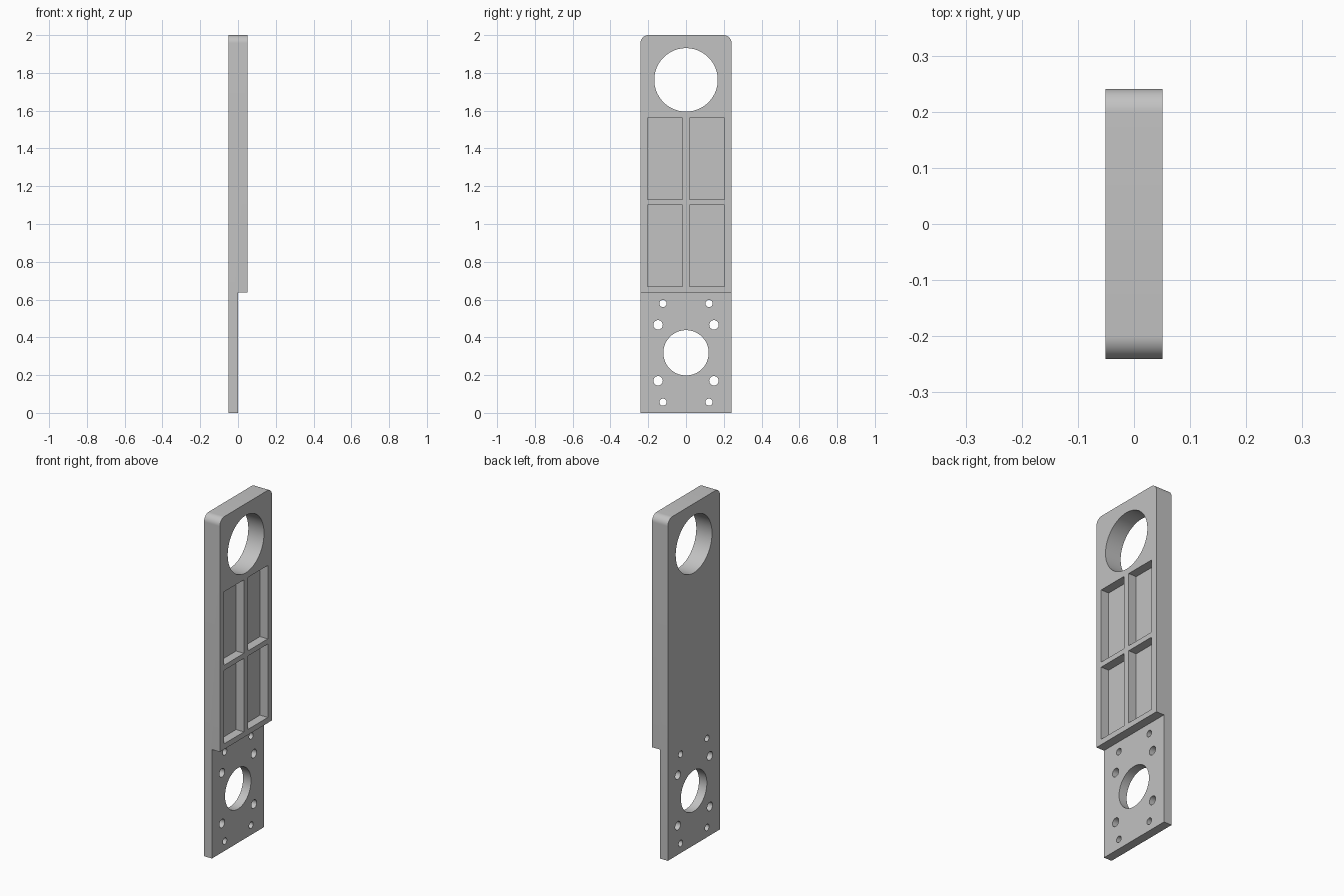
import bpy, bmesh
from math import sin, cos, pi, radians
from mathutils import Matrix, Vector

if "Cube" in bpy.data.objects:
    bpy.data.objects.remove(bpy.data.objects["Cube"])

HALF_T, HALF_W, HEIGHT = 0.051, 0.241, 2.0
STEP_Z, CORNER = 0.638, 0.042

grey = bpy.data.materials.new("plain grey")
grey.use_nodes = True
colour = (0.54, 0.54, 0.54, 1)
grey.diffuse_color = colour
grey.node_tree.nodes["Principled BSDF"].inputs["Base Color"].default_value = colour


def make_object(name, bm):
    bmesh.ops.recalc_face_normals(bm, faces=bm.faces)
    mesh = bpy.data.meshes.new(name)
    bm.to_mesh(mesh)
    bm.free()
    mesh.materials.append(grey)
    obj = bpy.data.objects.new(name, mesh)
    bpy.context.collection.objects.link(obj)
    return obj


def prism(bm, outline, x0, x1):
    """Extrude a (y, z) outline along x."""
    face = bm.faces.new([bm.verts.new((x0, y, z)) for y, z in outline])
    out = bmesh.ops.extrude_face_region(bm, geom=[face])
    verts = [g for g in out["geom"] if isinstance(g, bmesh.types.BMVert)]
    bmesh.ops.translate(bm, verts=verts, vec=(x1 - x0, 0, 0))


def circle(y, z, r, n):
    return [(y + r * cos(2 * pi * i / n), z + r * sin(2 * pi * i / n)) for i in range(n)]


def rectangle(y0, y1, z0, z1):
    return [(y0, z0), (y1, z0), (y1, z1), (y0, z1)]


def cut(obj, bm):
    cutter = make_object("cutter", bm)
    cutter.hide_render = True
    mod = obj.modifiers.new("cut", "BOOLEAN")
    mod.operation = "DIFFERENCE"
    mod.solver = "EXACT"
    mod.object = cutter
    bpy.ops.object.modifier_apply(modifier=mod.name)
    bpy.data.objects.remove(cutter)


# Plate with rounded top corners
steps = 12
outline = [(-HALF_W, 0), (HALF_W, 0)]
for side, start in ((1, 0), (-1, pi / 2)):
    for i in range(steps + 1):
        a = start + pi / 2 * i / steps
        outline.append((side * (HALF_W - CORNER) + CORNER * cos(a),
                        HEIGHT - CORNER + CORNER * sin(a)))
bm = bmesh.new()
prism(bm, outline, -HALF_T, HALF_T)
plate = make_object("arm_plate", bm)
bpy.ops.object.select_all(action="DESELECT")
plate.select_set(True)
bpy.context.view_layer.objects.active = plate

# Thin lower end and the four half-depth pockets
bm = bmesh.new()
prism(bm, rectangle(-0.4, 0.4, -0.2, STEP_Z), 0, 0.2)
for z0, z1 in ((0.67, 1.1), (1.13, 1.56)):
    for y0, y1 in ((-0.203, -0.018), (0.018, 0.203)):
        prism(bm, rectangle(y0, y1, z0, z1), 0, 0.2)
cut(plate, bm)

# Large bores, then the mirrored screw holes around the lower bore
BORE_Z = 0.318
bm = bmesh.new()
prism(bm, circle(0, 1.763, 0.168, 96), -0.2, 0.2)
prism(bm, circle(0, BORE_Z, 0.12, 80), -0.2, 0.2)
for y, dz, r in ((0.148, 0.148, 0.025), (0.122, 0.261, 0.019)):
    for sy in (-1, 1):
        for sz in (-1, 1):
            prism(bm, circle(sy * y, BORE_Z + sz * dz, r, 32), -0.2, 0.2)
cut(plate, bm)

bpy.ops.object.shade_smooth_by_angle(angle=radians(30))
